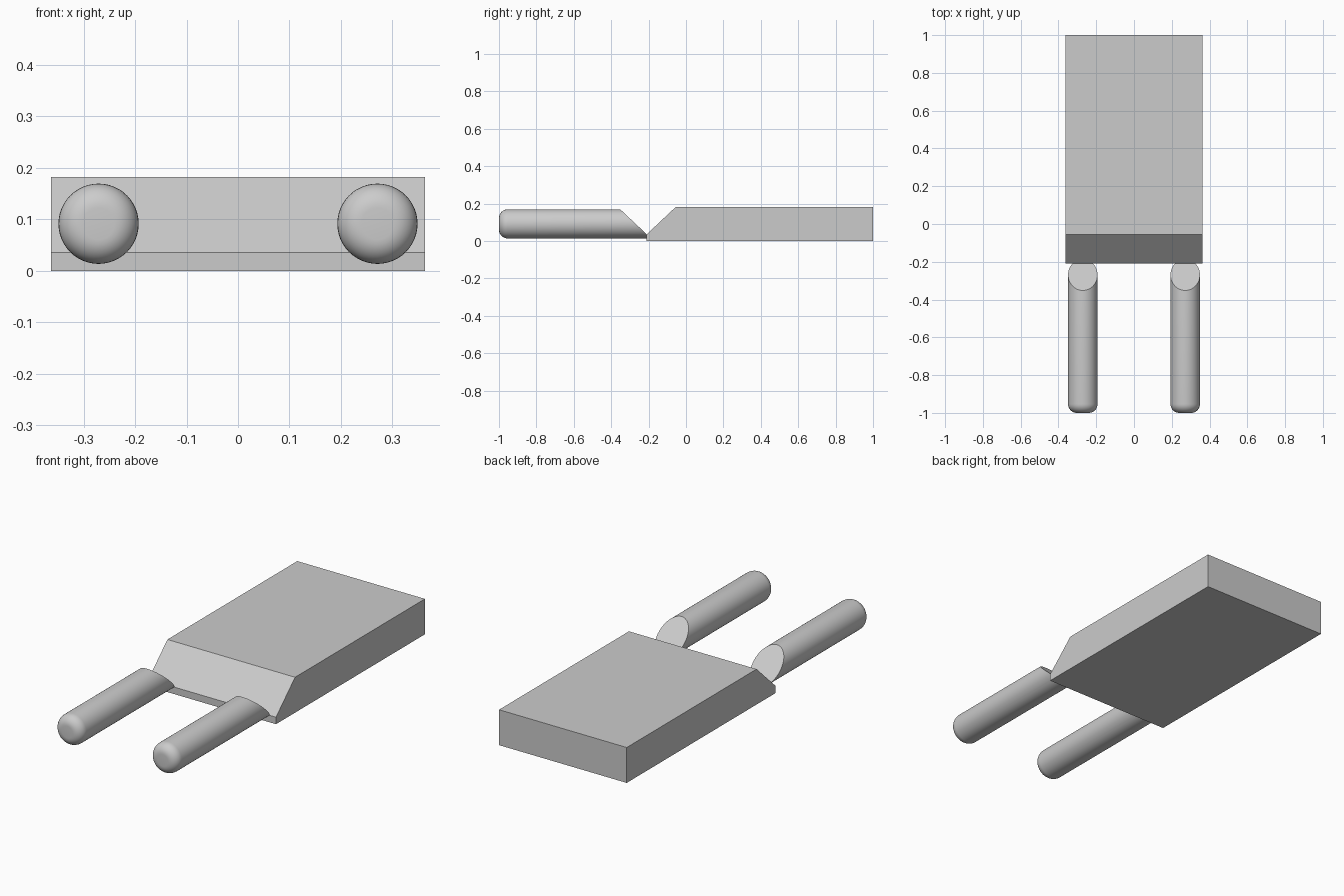
import bpy
import bmesh
import math
from mathutils import Matrix, Vector

cube = bpy.data.objects.get("Cube")
if cube:
    bpy.data.objects.remove(cube, do_unlink=True)

HALF_WIDTH = 0.363
HEIGHT = 0.182
JOINT_Y = -0.21
JOINT_Z = 0.036
BEVEL_Y = -0.055
PIN_X = 0.271
PIN_Z = 0.0915
PIN_R = 0.078
TIP_R = 0.047

grey = bpy.data.materials.new("light grey")
grey.use_nodes = True
grey.diffuse_color = (0.6, 0.6, 0.6, 1)
grey.node_tree.nodes["Principled BSDF"].inputs["Base Color"].default_value = (0.6, 0.6, 0.6, 1)


def make_object(name, bm):
    bmesh.ops.recalc_face_normals(bm, faces=bm.faces)
    mesh = bpy.data.meshes.new(name)
    bm.to_mesh(mesh)
    bm.free()
    mesh.materials.append(grey)
    obj = bpy.data.objects.new(name, mesh)
    bpy.context.collection.objects.link(obj)
    return obj


# Flat body: side profile extruded across the width
bm = bmesh.new()
profile = [(JOINT_Y, 0), (1, 0), (1, HEIGHT), (BEVEL_Y, HEIGHT), (JOINT_Y, JOINT_Z)]
side = bm.faces.new([bm.verts.new((-HALF_WIDTH, y, z)) for y, z in profile])
swept = bmesh.ops.extrude_face_region(bm, geom=[side])
bmesh.ops.translate(bm, vec=(2 * HALF_WIDTH, 0, 0),
                    verts=[v for v in swept["geom"] if isinstance(v, bmesh.types.BMVert)])
make_object("body", bm)


# Round pin with a filleted tip and a sloped cut where it meets the body
def make_pin(name, x):
    bm = bmesh.new()
    length = JOINT_Y + 1
    bmesh.ops.create_cone(bm, cap_ends=True, segments=48, radius1=PIN_R, radius2=PIN_R, depth=length,
                          matrix=Matrix.Translation((x, JOINT_Y - length / 2, PIN_Z))
                          @ Matrix.Rotation(math.pi / 2, 4, "X"))
    tip = [e for e in bm.edges if all(v.co.y < -0.99 for v in e.verts)]
    bmesh.ops.bevel(bm, geom=tip, offset=TIP_R, offset_type="OFFSET", segments=8,
                    profile=0.5, affect="EDGES")
    normal = Vector((0, HEIGHT - JOINT_Z, BEVEL_Y - JOINT_Y)).normalized()
    cut = bmesh.ops.bisect_plane(bm, geom=bm.verts[:] + bm.edges[:] + bm.faces[:],
                                 plane_co=(0, JOINT_Y, JOINT_Z), plane_no=normal, clear_outer=True)
    rim = [e for e in cut["geom_cut"] if isinstance(e, bmesh.types.BMEdge)]
    bmesh.ops.holes_fill(bm, edges=rim, sides=0)
    pin = make_object(name, bm)
    bpy.ops.object.select_all(action="DESELECT")
    pin.select_set(True)
    bpy.context.view_layer.objects.active = pin
    bpy.ops.object.shade_smooth_by_angle(angle=math.radians(30))


for label, sign in (("left", 1), ("right", -1)):
    make_pin(label + "_pin", sign * PIN_X)
